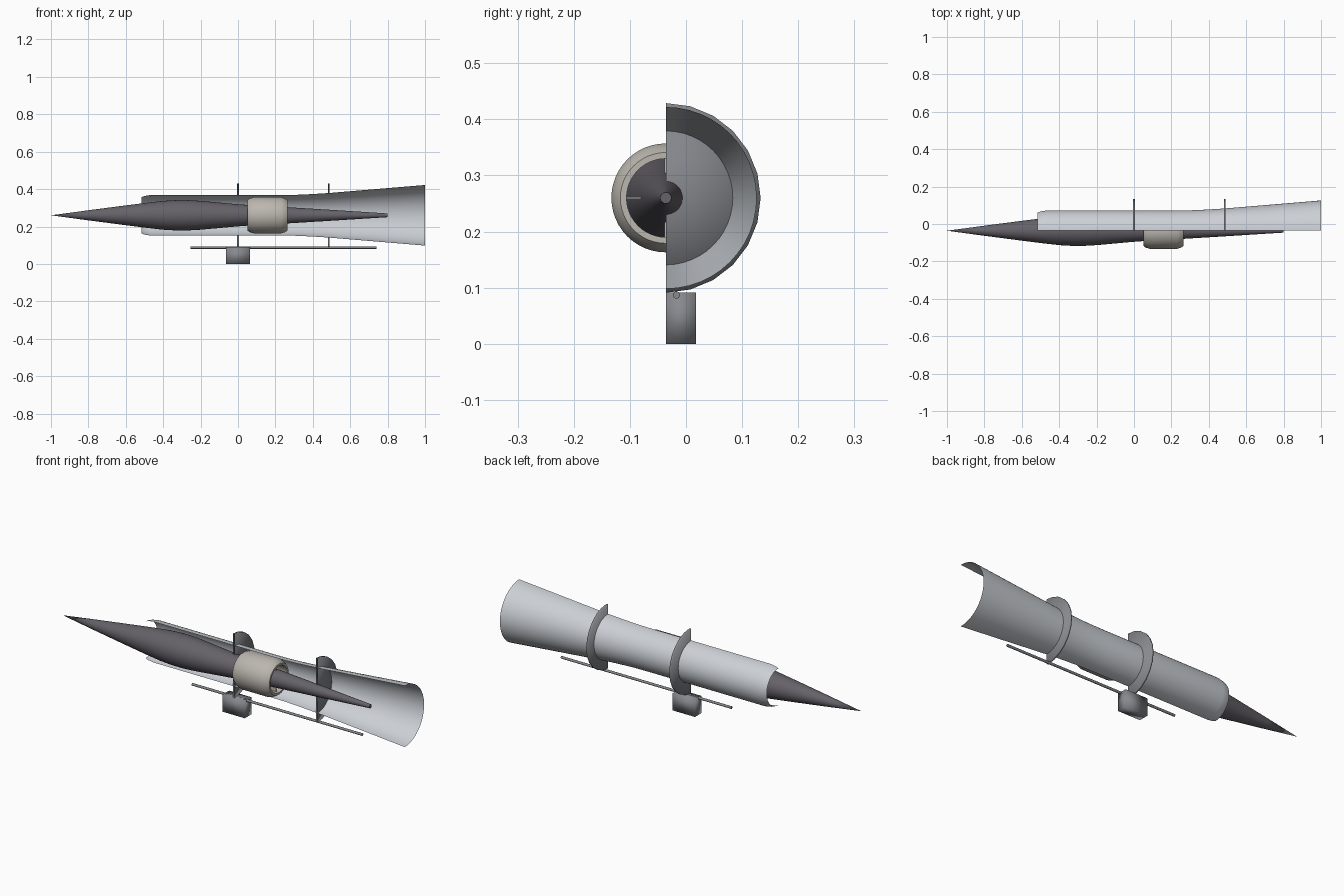
import bpy, bmesh, math

if "Cube" in bpy.data.objects:
    bpy.data.objects.remove(bpy.data.objects["Cube"])

AY, AZ = -0.036, 0.26   # engine axis runs along x at this y, z


def material(name, rgb):
    m = bpy.data.materials.new(name)
    m.diffuse_color = (*rgb, 1)
    m.use_nodes = True
    m.node_tree.nodes["Principled BSDF"].inputs["Base Color"].default_value = m.diffuse_color
    return m


SHELL = material("pale_metal", (0.60, 0.63, 0.67))
DARK = material("dark_metal", (0.13, 0.12, 0.14))
BEIGE = material("warm_metal", (0.50, 0.47, 0.43))
FRAME = material("grey_metal", (0.24, 0.25, 0.27))


def finish(bm, name, mat, angle=35):
    me = bpy.data.meshes.new(name)
    bm.to_mesh(me)
    bm.free()
    me.materials.append(mat)
    ob = bpy.data.objects.new(name, me)
    bpy.context.collection.objects.link(ob)
    bpy.ops.object.select_all(action='DESELECT')
    ob.select_set(True)
    bpy.context.view_layer.objects.active = ob
    if angle is None:
        bpy.ops.object.shade_smooth()
    else:
        bpy.ops.object.shade_smooth_by_angle(angle=math.radians(angle))
    return ob


def lathe(name, profile, mat, segments=48, half=False, angle=35, y=AY, z=AZ, closed=False):
    """Turn (x, radius) points about the x axis; half keeps only the rear side."""
    bm = bmesh.new()
    sweep = math.pi if half else math.tau
    count = segments + 1 if half else segments
    rows = []
    for x, r in profile:
        row = []
        for i in range(count):
            a = -math.pi / 2 + sweep * i / segments
            row.append(bm.verts.new((x, y + r * math.cos(a), z + r * math.sin(a))))
        rows.append(row)
    pairs = list(zip(rows, rows[1:]))
    if closed:
        pairs.append((rows[-1], rows[0]))
    for p, q in pairs:
        for i in range(segments):
            j = (i + 1) % count
            bm.faces.new((p[i], q[i], q[j], p[j]))
    bmesh.ops.remove_doubles(bm, verts=bm.verts, dist=1e-5)
    bmesh.ops.recalc_face_normals(bm, faces=bm.faces)
    # keep normals pointing away from the axis on the largest radius
    f = max(bm.faces, key=lambda f: math.hypot(f.calc_center_median().y - y,
                                               f.calc_center_median().z - z))
    c = f.calc_center_median()
    if f.normal.y * (c.y - y) + f.normal.z * (c.z - z) < 0:
        bmesh.ops.reverse_faces(bm, faces=bm.faces)
    return finish(bm, name, mat, angle)


def box(name, lo, hi, mat, angle=35):
    bm = bmesh.new()
    bmesh.ops.create_cube(bm, size=1)
    for v in bm.verts:
        v.co = [(a + b) / 2 + c * (b - a) for a, b, c in zip(lo, hi, v.co)]
    return finish(bm, name, mat, angle)


# cutaway outer duct with intake lip and flared nozzle
lathe("duct_shell", [(-0.515, 0.097), (-0.5, 0.103), (-0.47, 0.108), (0.2, 0.108),
                     (0.3, 0.109), (0.39, 0.113), (0.485, 0.119), (1.0, 0.162)],
      SHELL, segments=24, half=True)

# spindle-shaped centre body
lathe("centre_body", [(-1.0, 0), (-0.8, 0.027), (-0.6, 0.053), (-0.48, 0.068),
                      (-0.4, 0.077), (-0.33, 0.081), (-0.27, 0.081), (-0.2, 0.077),
                      (-0.1, 0.068), (0.0, 0.059), (0.1, 0.052), (0.27, 0.043),
                      (0.5, 0.029), (0.8, 0.010), (0.8, 0)], DARK)

# collar around the centre body
lathe("collar", [(0.05, 0.070), (0.05, 0.081), (0.062, 0.090), (0.085, 0.097),
                 (0.23, 0.097), (0.252, 0.090), (0.265, 0.081), (0.265, 0.070)],
      BEIGE, closed=True)

# struts holding the collar
for i, (dy, dz) in enumerate([(-1, 0), (1, 0), (0, -1), (0, 1)]):
    cy, cz = AY + dy * 0.058, AZ + dz * 0.058
    hy, hz = (0.014, 0.002) if dy else (0.002, 0.014)
    box(f"collar_strut_{i}", (0.1, cy - hy, cz - hz), (0.25, cy + hy, cz + hz), BEIGE)

# half-disc bulkheads, open on the cut side
for i, x in enumerate((0.0, 0.485)):
    lathe(f"bulkhead_{i}", [(x - 0.005, 0), (x - 0.005, 0.169), (x + 0.005, 0.169),
                            (x + 0.005, 0)], FRAME, segments=12, half=True, angle=None)

# support rail and base block
lathe("support_rail", [(-0.255, 0), (-0.255, 0.0065), (0.74, 0.0065), (0.74, 0)],
      FRAME, segments=16, y=-0.017, z=0.087)
box("base_block", (-0.065, AY, 0), (0.065, 0.018, 0.091), FRAME, angle=None)
